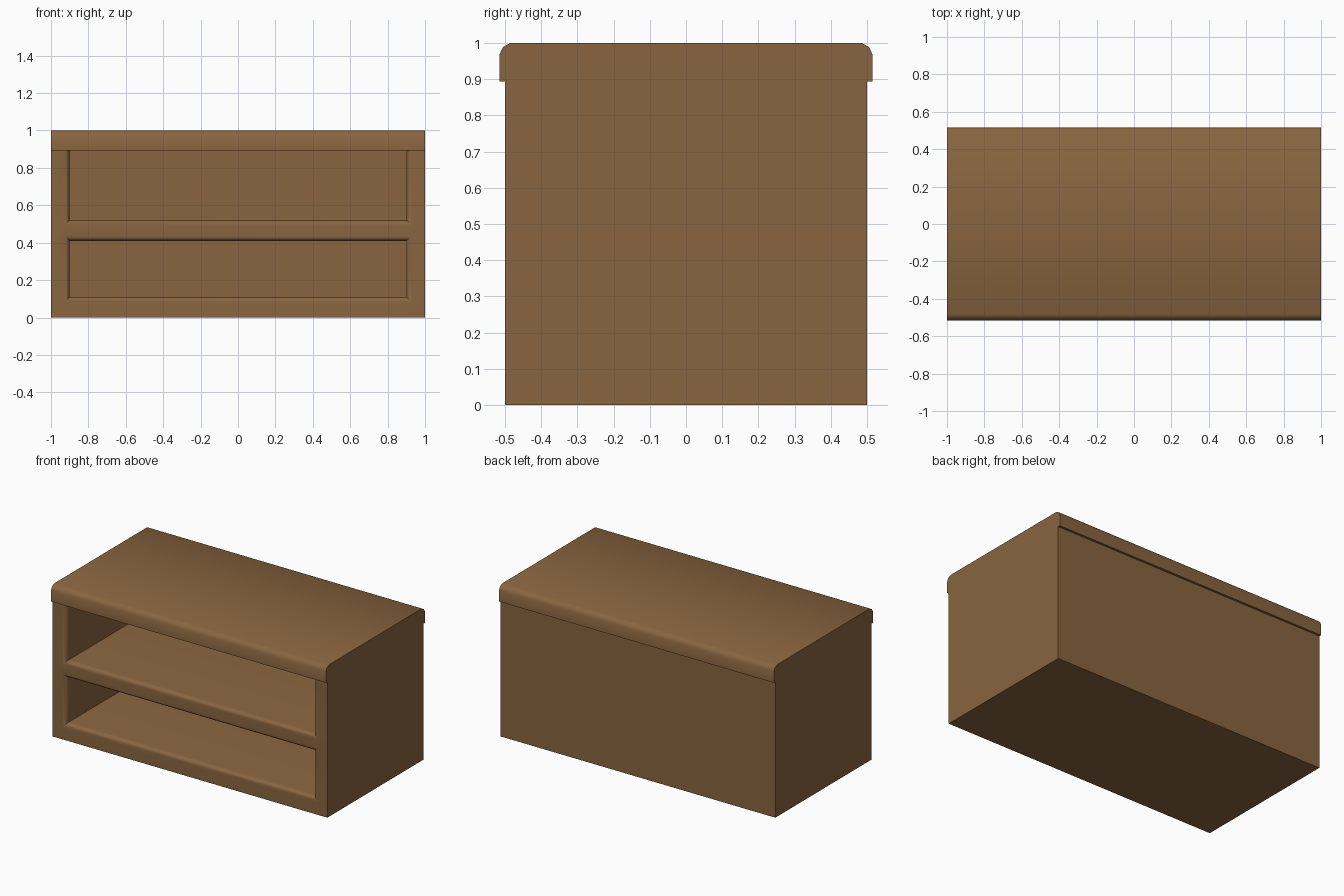
import bpy, bmesh

if "Cube" in bpy.data.objects:
    bpy.data.objects.remove(bpy.data.objects["Cube"])

wood = bpy.data.materials.new("brown wood")
wood.diffuse_color = (0.25, 0.13, 0.05, 1)
wood.use_nodes = True
wood.node_tree.nodes["Principled BSDF"].inputs["Base Color"].default_value = wood.diffuse_color


def finish(bm, name):
    bmesh.ops.recalc_face_normals(bm, faces=bm.faces)
    me = bpy.data.meshes.new(name)
    bm.to_mesh(me)
    bm.free()
    me.materials.append(wood)
    ob = bpy.data.objects.new(name, me)
    bpy.context.collection.objects.link(ob)
    bpy.ops.object.select_all(action='DESELECT')
    ob.select_set(True)
    bpy.context.view_layer.objects.active = ob
    bpy.ops.object.shade_smooth_by_angle(angle=0.7)
    return ob


# Cabinet body: solid block with two shelf openings pushed in from the front
xs = [-1, -0.9, 0.9, 1]
zs = [0, 0.11, 0.41, 0.52, 0.92, 0.96]
FRONT, BACK, INNER = -0.5, 0.5, 0.4
bm = bmesh.new()
grid = [[bm.verts.new((x, FRONT, z)) for x in xs] for z in zs]
faces = {}
for r in range(len(zs) - 1):
    for c in range(len(xs) - 1):
        faces[r, c] = bm.faces.new((grid[r][c], grid[r][c + 1], grid[r + 1][c + 1], grid[r + 1][c]))

# Recesses
openings = [faces[1, 1], faces[3, 1]]
rim = [e for f in openings for e in f.edges]
outer = [e for e in bm.edges if e.is_boundary]
for f in openings:
    new = bmesh.ops.extrude_discrete_faces(bm, faces=[f])["faces"][0]
    for v in new.verts:
        v.co.y = INNER

# Outer sides and back
ext = bmesh.ops.extrude_edge_only(bm, edges=outer)["geom"]
for v in [g for g in ext if isinstance(g, bmesh.types.BMVert)]:
    v.co.y = BACK
bmesh.ops.contextual_create(bm, geom=[g for g in ext if isinstance(g, bmesh.types.BMEdge) and g.is_boundary])
bmesh.ops.recalc_face_normals(bm, faces=bm.faces)

# Soften the rims of the openings
rim = [e for e in bm.edges
       if all(abs(v.co.y - FRONT) < 1e-4 and abs(v.co.x) < 0.95 and 0.05 < v.co.z < 0.94 for v in e.verts)
       and any(abs(f.normal.y) < 0.1 for f in e.link_faces)]
bmesh.ops.bevel(bm, geom=rim, offset=0.03, segments=4, profile=0.5, affect='EDGES')

# Body stops at the underside of the top board
bmesh.ops.bisect_plane(bm, geom=bm.verts[:] + bm.edges[:] + bm.faces[:],
                       plane_co=(0, 0, 0.893), plane_no=(0, 0, 1), clear_outer=True)
finish(bm, "cabinet_body")

# Top board: rounded profile run along x
half = [(0.515, 0.893), (0.515, 0.967), (0.505, 0.988), (0.484, 1.0)]
profile = half + [(-y, z) for y, z in reversed(half)]
bm = bmesh.new()
end = bm.faces.new([bm.verts.new((-1, y, z)) for y, z in profile])
ext = bmesh.ops.extrude_face_region(bm, geom=[end])["geom"]
for v in [g for g in ext if isinstance(g, bmesh.types.BMVert)]:
    v.co.x = 1
finish(bm, "top_board")
